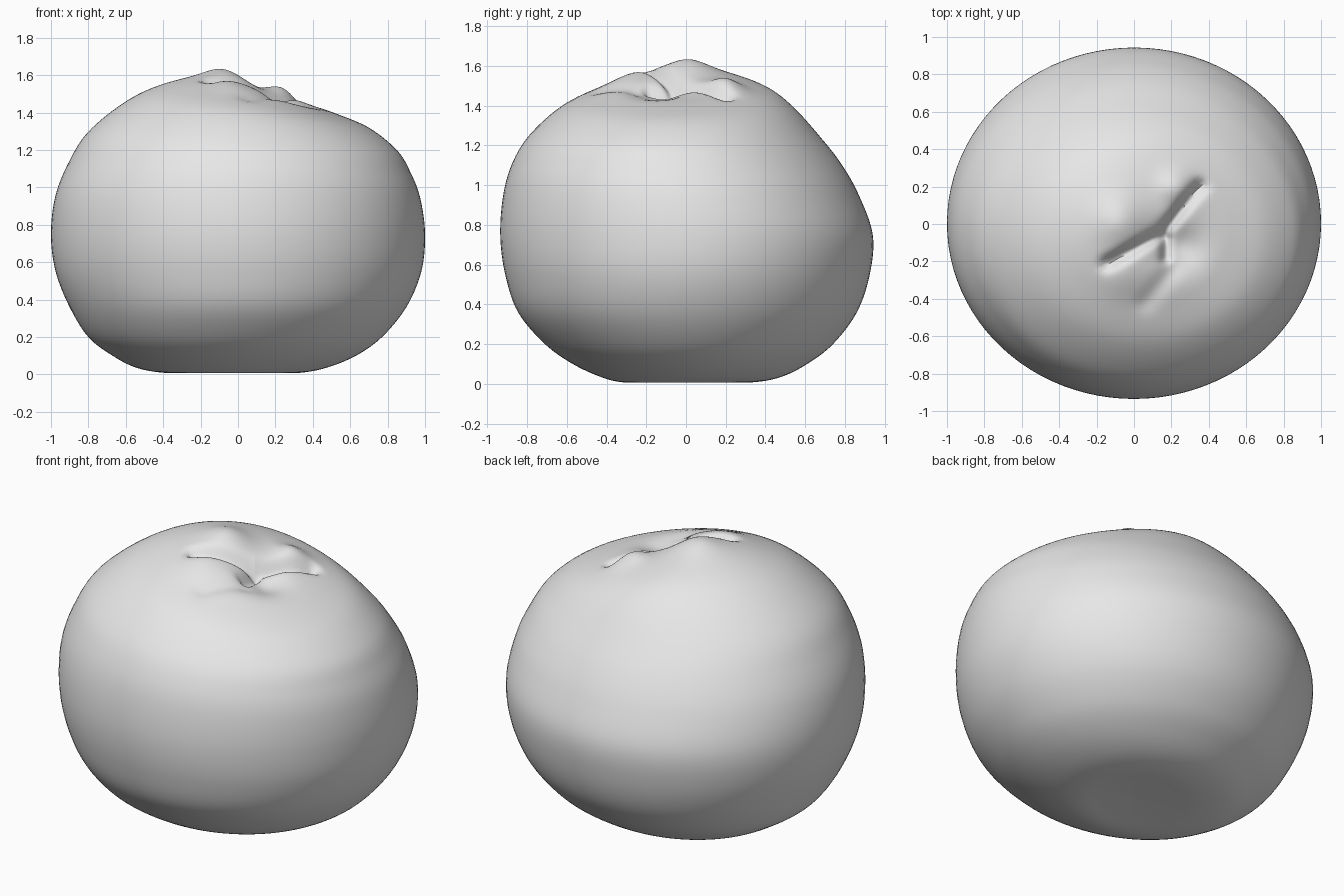
import bpy, bmesh, math
from mathutils import Vector
from mathutils.geometry import intersect_point_line

if "Cube" in bpy.data.objects:
    bpy.data.objects.remove(bpy.data.objects["Cube"], do_unlink=True)

SEGMENTS, STEPS = 96, 8

# Ring profile from base to crown: height, tilt along x, x min, x max, y min, y max
RINGS = [
    (0.020, 0.00, 0.00, 0.00, 0.00, 0.00),
    (0.012, 0.00, -0.20, 0.18, -0.18, 0.18),
    (0.008, 0.00, -0.38, 0.32, -0.32, 0.34),
    (0.035, 0.00, -0.54, 0.47, -0.43, 0.48),
    (0.10, 0.00, -0.67, 0.63, -0.57, 0.61),
    (0.20, 0.00, -0.80, 0.77, -0.71, 0.74),
    (0.36, 0.00, -0.90, 0.90, -0.845, 0.86),
    (0.55, 0.00, -0.975, 0.98, -0.91, 0.925),
    (0.75, 0.00, -1.00, 1.00, -0.935, 0.94),
    (0.95, -0.01, -0.975, 0.975, -0.92, 0.87),
    (1.11, -0.038, -0.90, 0.925, -0.875, 0.78),
    (1.25, -0.06, -0.80, 0.85, -0.79, 0.67),
    (1.395, -0.108, -0.60, 0.70, -0.63, 0.54),
    (1.485, -0.17, -0.40, 0.52, -0.44, 0.42),
    (1.545, -0.25, -0.18, 0.36, -0.27, 0.25),
    (1.56, -0.27, 0.00, 0.27, -0.17, 0.09),
    (1.555, -0.27, 0.17, 0.17, -0.08, -0.08),
]

# Folds: path, depth, width
FOLDS = [
    ([(-0.14, -0.21), (0.15, -0.05), (0.35, 0.20)], 0.055, 0.035),
    ([(0.17, -0.08), (0.17, -0.18)], 0.04, 0.03),
    ([(0.06, -0.42), (0.20, -0.25)], 0.018, 0.05),
]

# Soft swellings and hollows on the crown: x, y, height, radius
SWELLS = [
    (-0.07, 0.01, 0.055, 0.13),
    (0.23, 0.20, 0.045, 0.09),
    (0.24, -0.12, -0.07, 0.12),
    (-0.05, -0.28, 0.015, 0.10),
]


def catmull(a, b, c, d, t):
    """Smoothly interpolate between b and c."""
    return [0.5 * (2 * q + (r - p) * t + (2 * p - 5 * q + 4 * r - s) * t * t
                   + (3 * q - p - 3 * r + s) * t ** 3)
            for p, q, r, s in zip(a, b, c, d)]


def path_distance(point, path):
    best = 9.0
    for a, b in zip(path, path[1:]):
        a, b = Vector((*a, 0)), Vector((*b, 0))
        t = intersect_point_line(point, a, b)[1]
        best = min(best, (point - a.lerp(b, max(0, min(1, t)))).length)
    return best


def crown_offset(x, y):
    point = Vector((x, y, 0))
    z = 0.0
    for sx, sy, height, radius in SWELLS:
        z += height * math.exp(-((x - sx) ** 2 + (y - sy) ** 2) / radius ** 2)
    for path, depth, width in FOLDS:
        z -= depth * math.exp(-(path_distance(point, path) / width) ** 2)
    return z


# Refine the profile
profile = []
last = len(RINGS) - 1
for i in range(last):
    quad = [RINGS[max(0, min(last, i + k))] for k in (-1, 0, 1, 2)]
    profile += [catmull(*quad, s / STEPS) for s in range(STEPS)]
profile.append(RINGS[-1])

# Round body skinned over the rings
bm = bmesh.new()
loops = []
for z, tilt, x0, x1, y0, y1 in profile:
    loop = []
    for k in range(SEGMENTS):
        a = math.tau * k / SEGMENTS
        x = (x0 + x1) / 2 + (x1 - x0) / 2 * math.cos(a)
        y = (y0 + y1) / 2 + (y1 - y0) / 2 * math.sin(a)
        height = z + tilt * x
        if z > 1.2:
            height += crown_offset(x, y)
        loop.append(bm.verts.new((x, y, max(0.0, height))))
    loops.append(loop)
for low, high in zip(loops, loops[1:]):
    for k in range(SEGMENTS):
        n = (k + 1) % SEGMENTS
        bm.faces.new((low[k], low[n], high[n], high[k]))
bmesh.ops.remove_doubles(bm, verts=bm.verts, dist=0.0005)
bmesh.ops.recalc_face_normals(bm, faces=bm.faces)
mesh = bpy.data.meshes.new("fruit_body")
bm.to_mesh(mesh)
bm.free()
body = bpy.data.objects.new("fruit_body", mesh)
bpy.context.collection.objects.link(body)

# Single plain grey
grey = bpy.data.materials.new("light_grey")
grey.use_nodes = True
colour = (0.8, 0.8, 0.8, 1.0)
grey.diffuse_color = colour
grey.node_tree.nodes["Principled BSDF"].inputs["Base Color"].default_value = colour
mesh.materials.append(grey)

# Smooth skin with crisp folds
bpy.ops.object.select_all(action='DESELECT')
body.select_set(True)
bpy.context.view_layer.objects.active = body
bpy.ops.object.shade_smooth_by_angle(angle=math.radians(50))
